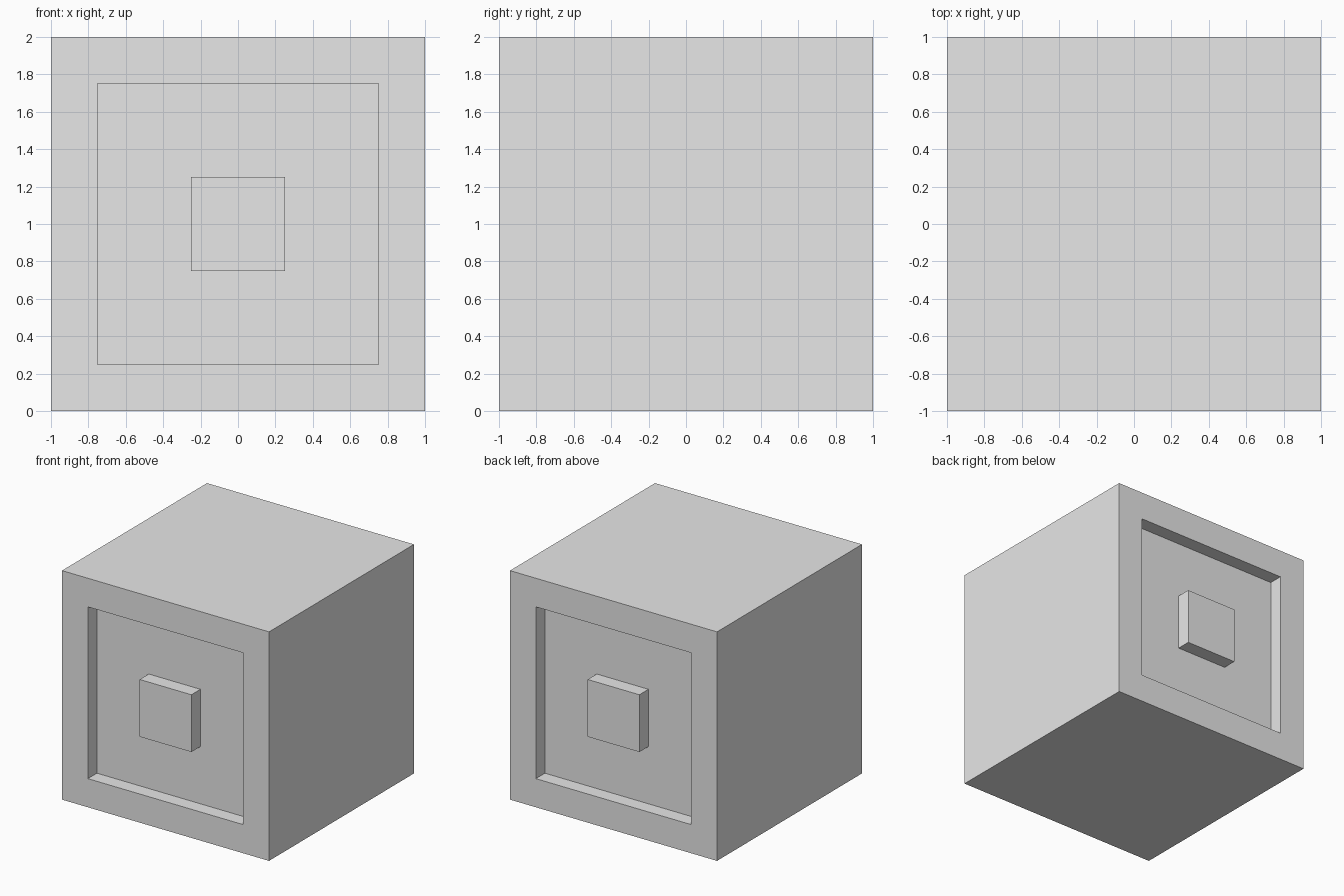
import bpy
import bmesh

default_cube = bpy.data.objects.get("Cube")
if default_cube:
    bpy.data.objects.remove(default_cube, do_unlink=True)

SIZE = 2.0
FRAME = 0.25    # width of the rim around each panel
GAP = 0.5       # distance from rim to raised centre block
DEPTH = 0.125   # depth of the recess

# Plain grey material
grey = bpy.data.materials.new("plain grey")
grey.use_nodes = True
colour = (0.8, 0.8, 0.8, 1.0)
grey.diffuse_color = colour
grey.node_tree.nodes["Principled BSDF"].inputs["Base Color"].default_value = colour

# Block with a sunken panel and flush centre block on the front and back
bm = bmesh.new()
bmesh.ops.create_cube(bm, size=SIZE)
bmesh.ops.translate(bm, verts=bm.verts, vec=(0, 0, SIZE / 2))
panels = [f for f in bm.faces if abs(f.normal.y) > 0.9]


def inset(thickness, depth):
    bmesh.ops.inset_individual(bm, faces=panels, thickness=thickness,
                               depth=depth, use_even_offset=True)
    bm.normal_update()


inset(FRAME, 0)
inset(0, -DEPTH)
inset(GAP, 0)
inset(0, DEPTH)

mesh = bpy.data.meshes.new("panelled_block")
bm.to_mesh(mesh)
bm.free()
mesh.materials.append(grey)
block = bpy.data.objects.new("panelled_block", mesh)
bpy.context.collection.objects.link(block)
